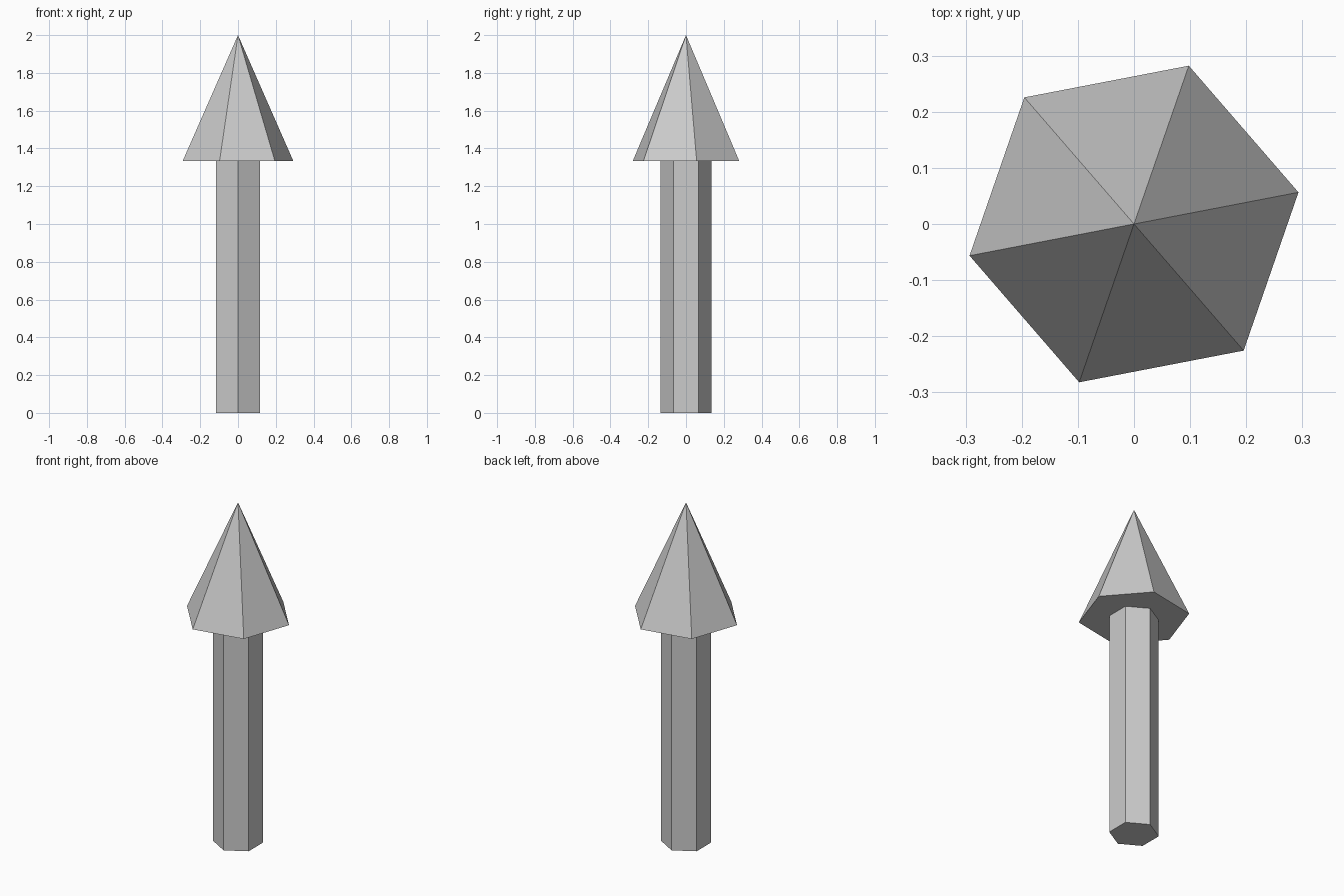
import bpy
from math import radians

if "Cube" in bpy.data.objects:
    bpy.data.objects.remove(bpy.data.objects["Cube"])

HEAD_Z, TIP_Z = 1.333, 2.0


def hex_part(name, r_bottom, r_top, z0, z1, first_angle):
    """Six-sided prism or pyramid with its first corner at first_angle from +x."""
    bpy.ops.mesh.primitive_cone_add(
        vertices=6, radius1=r_bottom, radius2=r_top, depth=z1 - z0,
        end_fill_type='NGON', location=(0, 0, (z0 + z1) / 2),
        rotation=(0, 0, radians(first_angle - 90)))
    obj = bpy.context.object
    obj.name = name
    return obj


# Straight shaft, corners on the front and back
hex_part("shaft", 0.134, 0.134, 0, HEAD_Z, 30)

# Pointed head, slightly turned
hex_part("arrow_head", 0.2985, 0, HEAD_Z, TIP_Z, 10.9)
